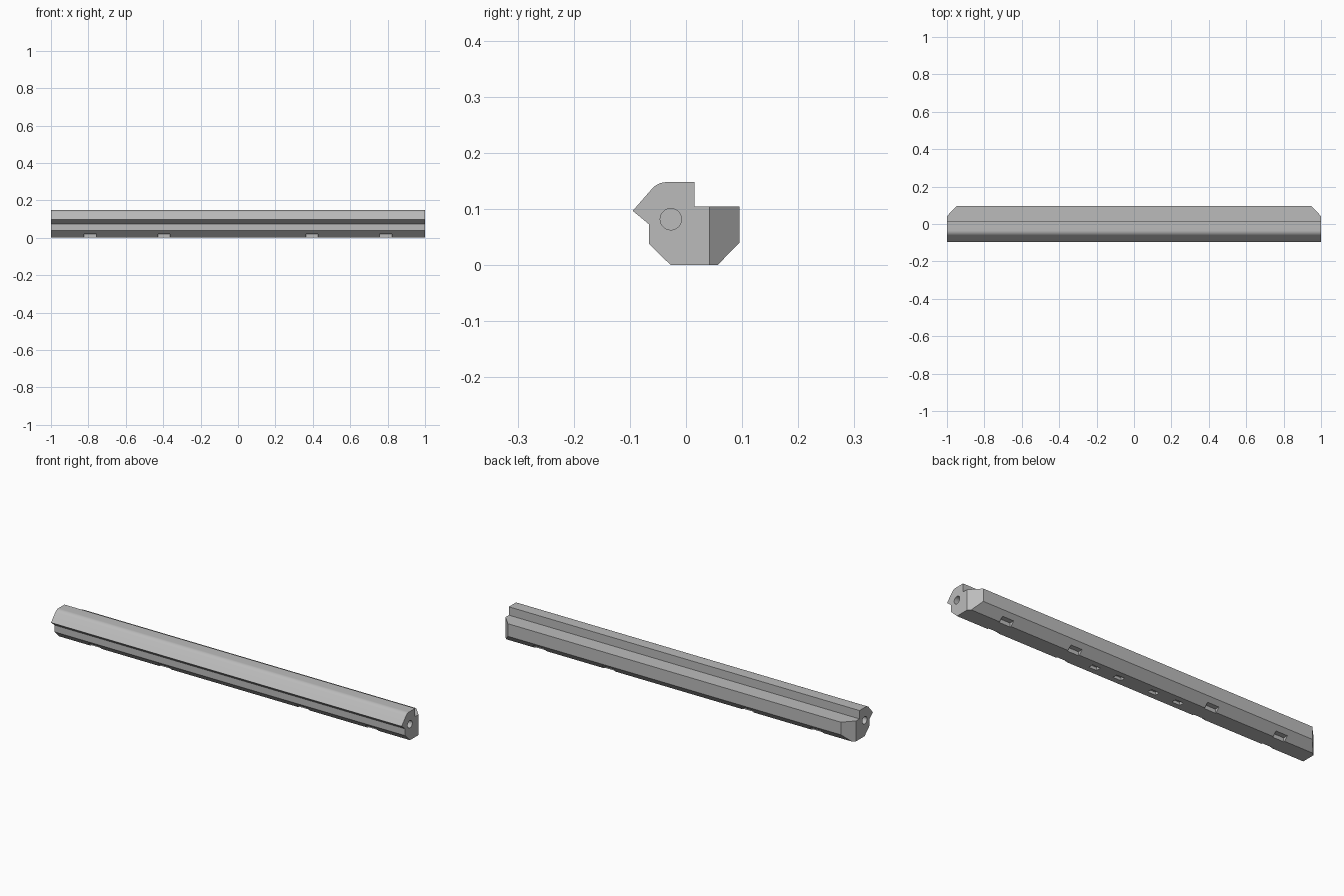
import bpy, bmesh, math
from mathutils import Vector, Matrix

default = bpy.data.objects.get("Cube")
if default:
    bpy.data.objects.remove(default, do_unlink=True)

grey = bpy.data.materials.new("plain grey")
grey.use_nodes = True
colour = (0.5, 0.5, 0.5, 1)
grey.diffuse_color = colour
grey.node_tree.nodes["Principled BSDF"].inputs["Base Color"].default_value = colour


def make_object(name, bm):
    bmesh.ops.recalc_face_normals(bm, faces=bm.faces)
    mesh = bpy.data.meshes.new(name)
    bm.to_mesh(mesh)
    bm.free()
    mesh.materials.append(grey)
    obj = bpy.data.objects.new(name, mesh)
    bpy.context.collection.objects.link(obj)
    return obj


def add_box(bm, centre, size):
    matrix = Matrix.Translation(centre) @ Matrix.Diagonal((*size, 1))
    bmesh.ops.create_cube(bm, size=1, matrix=matrix)


# Rail cross-section (y, z) with a rounded upper front corner
profile = [(-0.027, 0), (0.056, 0), (0.095, 0.04), (0.095, 0.105),
           (0.015, 0.105), (0.015, 0.148)]
for i in range(11):
    a = math.radians(90 + 4.9 * i)
    profile.append((-0.035 + 0.0338 * math.cos(a), 0.1142 + 0.0338 * math.sin(a)))
profile += [(-0.095, 0.097), (-0.066, 0.073), (-0.066, 0.038)]

bm = bmesh.new()
end = bm.faces.new([bm.verts.new((-1, y, z)) for y, z in profile])
extruded = bmesh.ops.extrude_face_region(bm, geom=[end])
bmesh.ops.translate(bm, vec=(2, 0, 0),
                    verts=[v for v in extruded["geom"] if isinstance(v, bmesh.types.BMVert)])

# Chamfered back corners at both ends
for side in (-1, 1):
    cut = bmesh.ops.bisect_plane(
        bm, geom=bm.verts[:] + bm.edges[:] + bm.faces[:],
        plane_co=Vector((side, 0.042, 0)), plane_no=Vector((side * 0.053, 0.05, 0)),
        clear_outer=True)
    edges = [e for e in cut["geom_cut"] if isinstance(e, bmesh.types.BMEdge)]
    bmesh.ops.contextual_create(bm, geom=edges)
rail = make_object("rail", bm)

# Cutters: edge notches, bottom slots and blind end holes
bm = bmesh.new()
for side in (-1, 1):
    for x in (0.395, 0.79):
        for y in (-0.046, 0.075):
            add_box(bm, (side * x, y, 0), (0.065, 0.05, 0.04))
    for x in (0.1, 0.24):
        add_box(bm, (side * x, 0.0145, 0), (0.045, 0.026, 0.03))
    hole = Matrix.Translation((side, -0.027, 0.082)) @ Matrix.Rotation(math.pi / 2, 4, "Y")
    bmesh.ops.create_cone(bm, cap_ends=True, segments=32, radius1=0.019,
                          radius2=0.019, depth=0.2, matrix=hole)
cutter = make_object("notch_cutter", bm)
cutter.hide_render = True

# Apply the cuts and shade the rounded corner smoothly
bpy.ops.object.select_all(action="DESELECT")
bpy.context.view_layer.objects.active = rail
rail.select_set(True)
cuts = rail.modifiers.new("cuts", "BOOLEAN")
cuts.operation = "DIFFERENCE"
cuts.solver = "EXACT"
cuts.object = cutter
bpy.ops.object.modifier_apply(modifier=cuts.name)
bpy.data.objects.remove(cutter, do_unlink=True)
bpy.ops.object.shade_smooth_by_angle(angle=math.radians(25))
